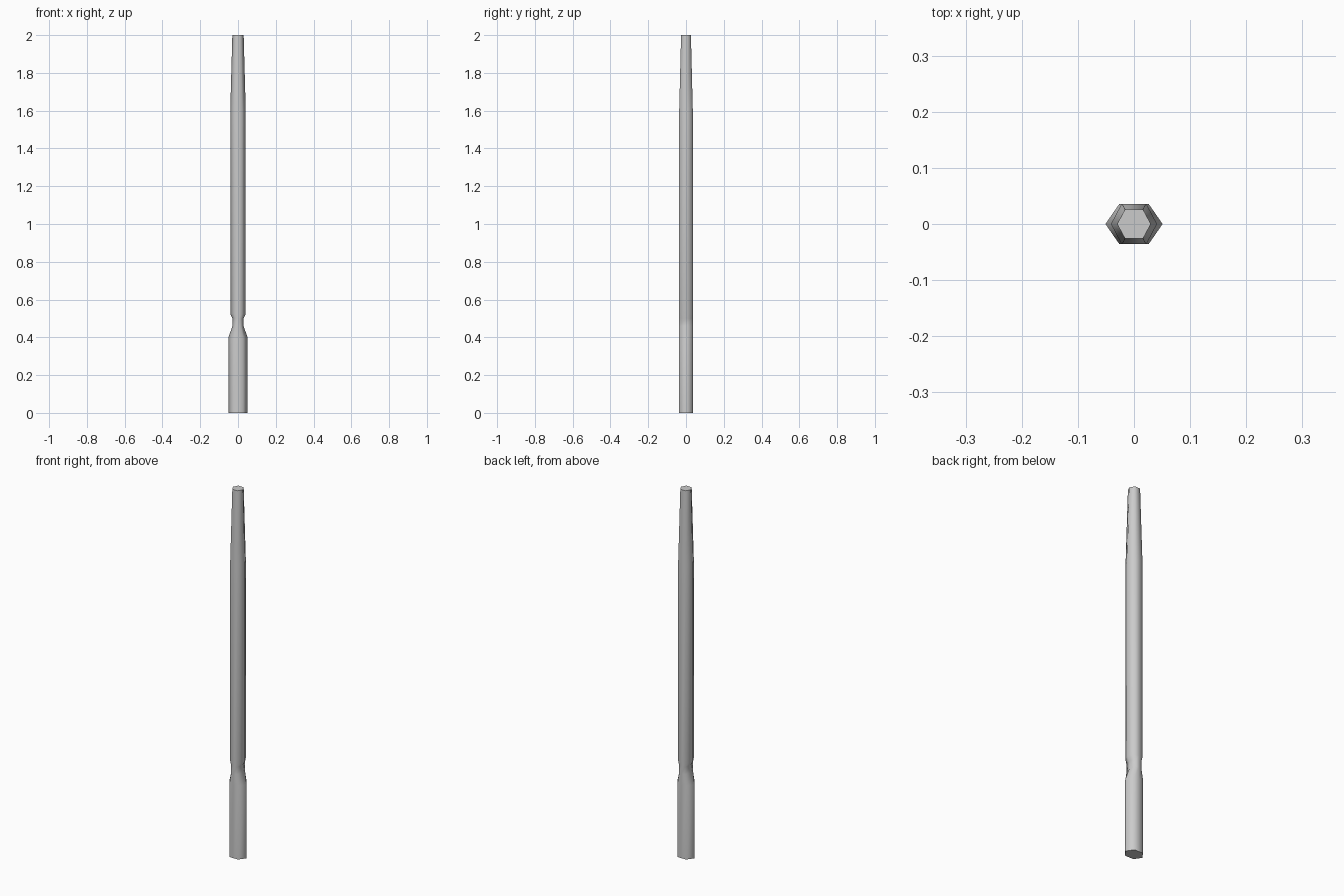
import bpy, bmesh

if "Cube" in bpy.data.objects:
    bpy.data.objects.remove(bpy.data.objects["Cube"])

# (z, half width in x, flat half width in x, half depth in y) up the shaft
RINGS = [
    (0.00, 0.051, 0.026, 0.036),   # grip base
    (0.40, 0.051, 0.026, 0.036),   # grip top
    (0.46, 0.029, 0.016, 0.036),   # pinched neck
    (0.50, 0.029, 0.016, 0.036),
    (0.525, 0.041, 0.022, 0.036),  # shaft start
    (1.60, 0.041, 0.022, 0.036),   # taper start
    (2.00, 0.030, 0.016, 0.026),   # tip
]


def loft(name, rings):
    """Skin a stack of hexagons, with a centre seam front and back."""
    bm = bmesh.new()
    loops = []
    for z, w, f, d in rings:
        outline = [(w, 0), (f, d), (0, d), (-f, d),
                   (-w, 0), (-f, -d), (0, -d), (f, -d)]
        loops.append([bm.verts.new((x, y, z)) for x, y in outline])
    for low, high in zip(loops, loops[1:]):
        for i in range(8):
            j = (i + 1) % 8
            bm.faces.new((low[i], low[j], high[j], high[i]))
    bm.faces.new(loops[0][::-1])
    bm.faces.new(loops[-1])
    mesh = bpy.data.meshes.new(name)
    bm.to_mesh(mesh)
    bm.free()
    obj = bpy.data.objects.new(name, mesh)
    bpy.context.collection.objects.link(obj)
    return obj


# Long hexagonal staff with a pinched neck above the grip
staff = loft("staff", RINGS)

# Soft sides, crisp end caps
bpy.context.view_layer.objects.active = staff
staff.select_set(True)
bpy.ops.object.shade_smooth_by_angle(angle=1.22)
